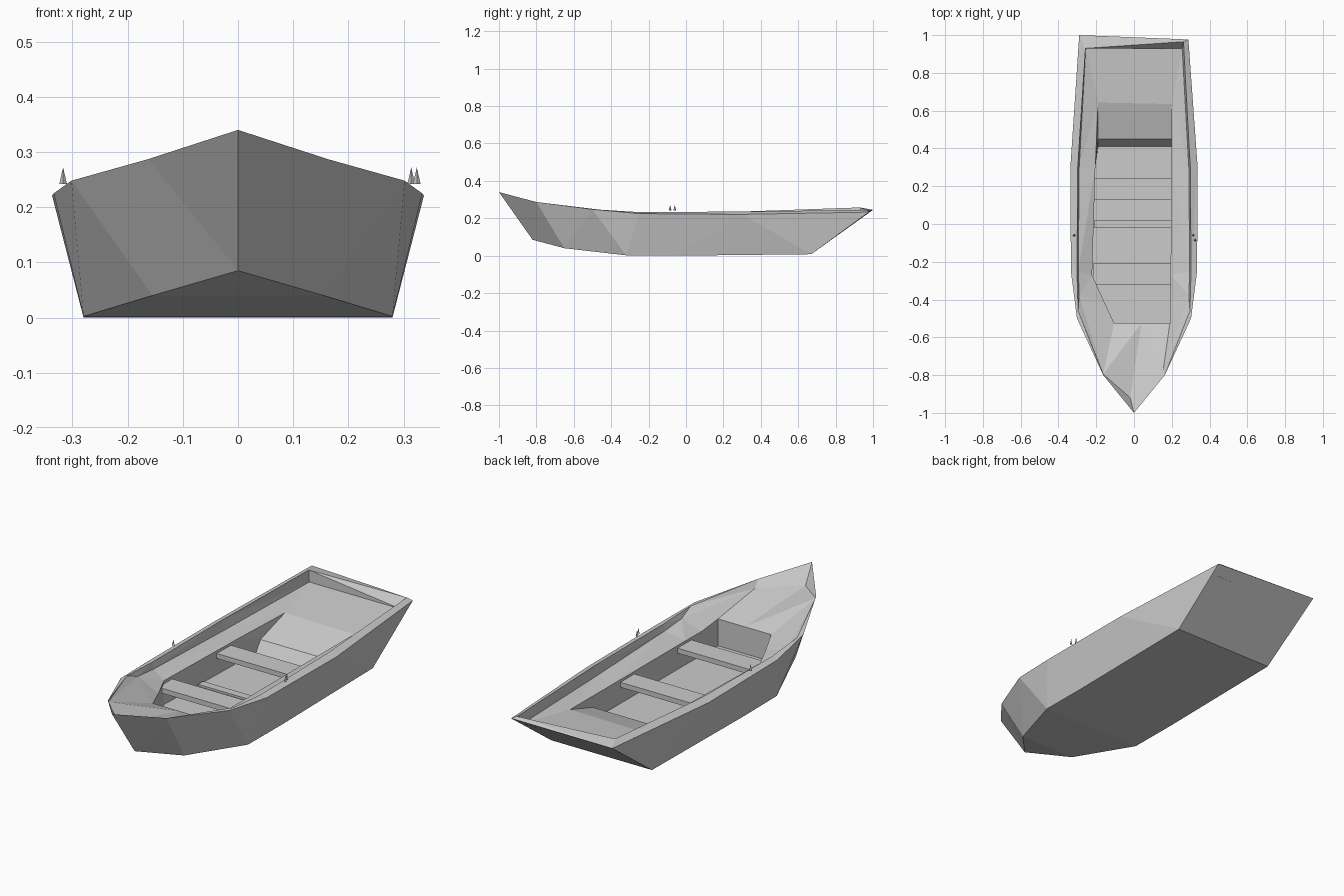
import bpy, bmesh

if "Cube" in bpy.data.objects:
    bpy.data.objects.remove(bpy.data.objects["Cube"])


def ring(half):
    """Closed ring from a half outline running bow to stern, mirrored in x."""
    return list(half) + [(-x, y, z) for x, y, z in reversed(half[1:])]


def shell(name, rings, cap_first=False, cap_last=False):
    """Join rings of equal length with faces; caps are strips across the boat."""
    bm = bmesh.new()
    vs = [[bm.verts.new(p) for p in r] for r in rings]
    n = len(rings[0])
    for a, b in zip(vs, vs[1:]):
        for i in range(n):
            j = (i + 1) % n
            bm.faces.new((a[i], a[j], b[j], b[i]))
    for r, wanted in ((vs[0], cap_first), (vs[-1], cap_last)):
        if wanted:
            bm.faces.new((r[0], r[1], r[n - 1]))
            for i in range(1, n // 2):
                bm.faces.new((r[i], r[i + 1], r[n - i - 1], r[n - i]))
    bmesh.ops.remove_doubles(bm, verts=bm.verts, dist=0.0005)
    bmesh.ops.triangulate(bm, faces=[f for f in bm.faces if len(f.verts) > 3])
    bmesh.ops.recalc_face_normals(bm, faces=bm.faces)
    me = bpy.data.meshes.new(name)
    bm.to_mesh(me)
    bm.free()
    ob = bpy.data.objects.new(name, me)
    bpy.context.collection.objects.link(ob)
    return ob


def plank(name, x0, x1, y0, y1, z0, z1):
    bpy.ops.mesh.primitive_cube_add(
        size=1, location=((x0 + x1) / 2, (y0 + y1) / 2, (z0 + z1) / 2))
    ob = bpy.context.object
    ob.name = name
    ob.scale = (x1 - x0, y1 - y0, z1 - z0)
    return ob


# outlines, bow to stern
bottom = ring([(0, -.82, .085), (.155, -.65, .04), (.155, -.65, .04),
               (.28, -.32, .002), (.28, -.05, 0), (.28, .67, .008)])
outer = ring([(0, -1, .34), (.163, -.8, .287), (.302, -.5, .248),
              (.334, -.25, .225), (.337, .3, .221), (.29, 1, .245)])
inner = ring([(0, -1, .34), (.163, -.8, .287), (.296, -.46, .246),
              (.302, -.25, .233), (.298, .3, .236), (.257, .93, .258)])
deck = ring([(0, -.92, .257), (.155, -.77, .255), (.29, -.38, .215),
             (.295, -.25, .2), (.29, .3, .185), (.255, .93, .198)])

# worn, uneven corners: stern right is pulled in, bow left has no rim
outer[5] = (.288, .977, .233)
inner[5] = (.262, .965, .245)
deck[0] = (-.02, -.92, .258)
deck[10] = (-.163, -.795, .28)

# well opening in the deck (slightly lopsided), stern slope and floor
well_xy = [(.04, -.525), (.19, -.525), (.192, -.4), (.194, -.27), (.197, .3),
           (.2, .635), (-.19, .643), (-.205, .3), (-.222, -.27),
           (-.163, -.4), (-.105, -.525)]
well = [(x, y, .185 if y < -.5 else .17) for x, y in well_xy]
step = [(x, min(y, .45), .11) for x, y in well_xy]
floor = [(x, min(y, .41), .05) for x, y in well_xy]

# hull, rim, deck and well in one continuous skin
shell("hull", [bottom, outer, inner, deck, well, step, floor],
      cap_first=True, cap_last=True)

# benches across the well
for i, y in enumerate((-.265, .185)):
    plank(f"bench_{i}", -.218, .196, y - .055, y + .055, .132, .157)

# low rib across the floor
plank("floor_rib", -.208, .196, -.02, .02, .045, .06)

# oarlock pins
for i, (x, y) in enumerate(((-.317, -.06), (.314, -.06), (.324, -.085))):
    bpy.ops.mesh.primitive_cone_add(vertices=4, radius1=.007, radius2=0,
                                    depth=.03, location=(x, y, .257))
    bpy.context.object.name = f"oarlock_pin_{i}"
